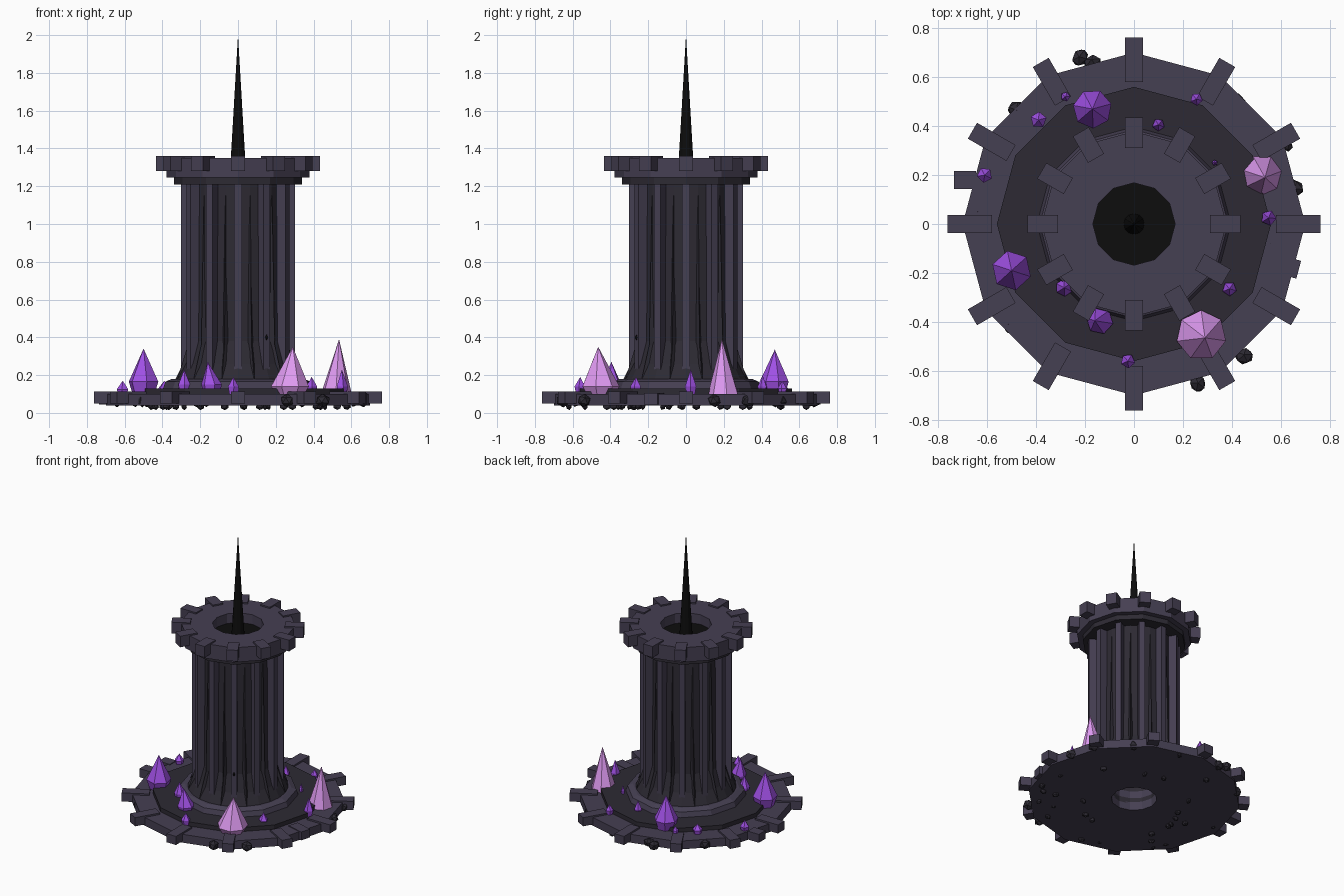
import bpy, bmesh, random
from math import pi, sin, cos, radians
from mathutils import Matrix, Vector

if "Cube" in bpy.data.objects:
    bpy.data.objects.remove(bpy.data.objects["Cube"])

random.seed(4)


def material(name, rgb):
    m = bpy.data.materials.new(name)
    m.diffuse_color = (*rgb, 1)
    m.use_nodes = True
    m.node_tree.nodes["Principled BSDF"].inputs["Base Color"].default_value = m.diffuse_color
    return m


STONE = material("stone", (0.06, 0.05, 0.085))
DARK = material("dark_stone", (0.026, 0.023, 0.033))
BLACK = material("black", (0.004, 0.004, 0.004))
PURPLE = material("purple_crystal", (0.35, 0.08, 0.78))
PINK = material("pink_crystal", (0.75, 0.33, 0.9))


def finish(name, bm, mat):
    bmesh.ops.recalc_face_normals(bm, faces=bm.faces)
    me = bpy.data.meshes.new(name)
    bm.to_mesh(me)
    bm.free()
    me.materials.append(mat)
    ob = bpy.data.objects.new(name, me)
    bpy.context.collection.objects.link(ob)
    return ob


def lathe(name, profile, mat, n=12):
    """Closed (r, z) profile turned around z."""
    bm = bmesh.new()
    rings = [[bm.verts.new((r * cos(2 * pi * i / n), r * sin(2 * pi * i / n), z))
              for r, z in profile] for i in range(n)]
    k = len(profile)
    for i in range(n):
        a, b = rings[i], rings[(i + 1) % n]
        for j in range(k):
            bm.faces.new((a[j], b[j], b[(j + 1) % k], a[(j + 1) % k]))
    return finish(name, bm, mat)


def ring(name, r0, r1, z0, z1, mat, n=12):
    return lathe(name, [(r0, z0), (r1, z0), (r1, z1), (r0, z1)], mat, n)


def radial_boxes(name, r0, r1, width, z0, z1, mat, n=12):
    bm = bmesh.new()
    for i in range(n):
        bmesh.ops.create_cube(bm, size=1, matrix=Matrix.Rotation(2 * pi * i / n, 4, 'Z')
                              @ Matrix.Translation(((r0 + r1) / 2, 0, (z0 + z1) / 2))
                              @ Matrix.Diagonal((r1 - r0, width, z1 - z0, 1)))
    return finish(name, bm, mat)


def spindle(bm, x, y, z0, belt, top, r, n, lean=(0, 0)):
    """Crystal: narrow foot, wide belt, pointed tip."""
    def loop(rad, z):
        return [bm.verts.new((x + rad * cos(2 * pi * i / n + x * 9),
                              y + rad * sin(2 * pi * i / n + x * 9), z)) for i in range(n)]
    foot, mid = loop(r * 0.7, z0), loop(r, belt)
    tip = bm.verts.new((x + lean[0], y + lean[1], top))
    bm.faces.new(foot)
    for i in range(n):
        j = (i + 1) % n
        bm.faces.new((foot[i], foot[j], mid[j], mid[i]))
        bm.faces.new((mid[i], mid[j], tip))


# Base: stepped discs with a central hole and outer teeth
ring("base_disc", 0.15, 0.70, 0.04, 0.10, STONE)
ring("base_inner_step", 0.15, 0.56, 0.09, 0.13, DARK)
lathe("column_foot", [(0.15, 0.12), (0.40, 0.12), (0.385, 0.165), (0.35, 0.18), (0.15, 0.18)], STONE)
radial_boxes("base_teeth", 0.58, 0.762, 0.075, 0.05, 0.112, STONE)

# Column: tube with flared skirt, ribs and tapered fins between them
lathe("column", [(0.15, 0.17), (0.335, 0.17), (0.29, 0.26), (0.255, 0.38),
                 (0.25, 1.22), (0.15, 1.22)], DARK, 24)
radial_boxes("column_ribs", 0.23, 0.302, 0.04, 0.17, 1.22, STONE)
bm = bmesh.new()
for i in range(12):
    rot = Matrix.Rotation(2 * pi * (i + 0.5) / 12, 3, 'Z')
    prev = None
    for z, r, w in ((0.17, 0.335, 0.05), (0.36, 0.275, 0.03), (1.15, 0.255, 0.004)):
        cur = [bm.verts.new(rot @ Vector(p)) for p in ((0.23, -w, z), (r, 0, z), (0.23, w, z))]
        if prev:
            for j in range(3):
                bm.faces.new((prev[j], prev[(j + 1) % 3], cur[(j + 1) % 3], cur[j]))
        else:
            bm.faces.new(cur)
        prev = cur
    bm.faces.new(prev)
finish("column_fins", bm, DARK)

# Black diamond studs on every second rib
bm = bmesh.new()
for i in range(6):
    for z, h, d, w in ((1.03, 0.06, 0.028, 0.014), (0.79, 0.02, 0.012, 0.01),
                       (0.595, 0.02, 0.012, 0.01), (0.4, 0.02, 0.012, 0.01)):
        bmesh.ops.create_icosphere(bm, subdivisions=1, radius=0.001)
        bm.verts.ensure_lookup_table()
        bmesh.ops.delete(bm, geom=bm.verts[-12:], context='VERTS')
        rot = Matrix.Rotation(i * pi / 3, 3, 'Z')
        mid = [bm.verts.new(rot @ Vector(p)) for p in
               ((0.3 + d, 0, z), (0.3, w, z), (0.3 - d, 0, z), (0.3, -w, z))]
        up, dn = (bm.verts.new(rot @ Vector((0.3, 0, z + s * h))) for s in (1, -1))
        for j in range(4):
            bm.faces.new((mid[j], mid[(j + 1) % 4], up))
            bm.faces.new((mid[j], mid[(j + 1) % 4], dn))
finish("rib_studs", bm, BLACK)

# Crown with teeth, sunken floor and spire
ring("crown_collar", 0.15, 0.34, 1.21, 1.25, DARK)
ring("crown_disc", 0.168, 0.378, 1.245, 1.35, STONE)
radial_boxes("crown_teeth", 0.31, 0.435, 0.075, 1.28, 1.36, STONE)
ring("crown_floor", 0.02, 0.17, 1.265, 1.28, BLACK)
bm = bmesh.new()
bmesh.ops.create_cone(bm, cap_ends=True, segments=12, radius1=0.043, radius2=0, depth=0.735,
                      matrix=Matrix.Translation((0, 0, 2 - 0.3675)))
finish("spire", bm, BLACK)

# Crystals: x, y, radius, belt height, tip height, sides
pink = [(0.52, 0.20, 0.085, 0.095, 0.39, 7), (0.275, -0.455, 0.103, 0.14, 0.35, 7)]
purple = [(-0.17, 0.47, 0.08, 0.165, 0.335, 7), (-0.50, -0.19, 0.082, 0.165, 0.34, 6),
          (-0.14, -0.395, 0.056, 0.15, 0.27, 6), (-0.285, -0.26, 0.036, 0.15, 0.23, 6),
          (-0.025, -0.56, 0.03, 0.14, 0.19, 5), (0.39, -0.265, 0.03, 0.14, 0.19, 5),
          (0.55, 0.025, 0.032, 0.14, 0.23, 5), (-0.61, 0.20, 0.032, 0.125, 0.17, 5),
          (-0.39, 0.425, 0.034, 0.13, 0.17, 5), (-0.28, 0.52, 0.02, 0.13, 0.16, 5),
          (0.255, 0.51, 0.026, 0.13, 0.17, 5), (0.10, 0.405, 0.026, 0.14, 0.20, 5),
          (0.33, 0.25, 0.012, 0.15, 0.19, 5)]
for name, mat, data in (("pink_crystals", PINK, pink), ("purple_crystals", PURPLE, purple)):
    bm = bmesh.new()
    for x, y, r, belt, top, n in data:
        lean = (0.015, -0.01) if mat is PINK else (-0.02, 0) if r == 0.056 else (0, 0)
        spindle(bm, x, y, 0.09, max(belt, 0.095), top, r, n, lean)
    finish(name, bm, mat)

# Rubble along the rim and under the base
rim = [(-.22, .68), (-.17, .66), (-.64, .05), (.62, .33), (.66, .15), (.56, -.08), (.26, -.65),
       (-.2, -.58), (-.51, -.41), (-.55, -.33), (-.48, .47), (.42, .5), (.45, -.54), (.34, -.42)]
spots = [(x, y, 0.065, 0.04) for x, y in rim]
for i in range(22):
    a, r = random.uniform(0, 2 * pi), random.uniform(0.3, 0.68)
    spots.append((r * cos(a), r * sin(a), 0.036, 0.024))
bm = bmesh.new()
for x, y, z, s in spots:
    rot = Matrix.Rotation(random.uniform(0, 6), 4, 'Z') @ Matrix.Rotation(random.uniform(-.4, .4), 4, 'X')
    bmesh.ops.create_icosphere(bm, subdivisions=1, radius=s, matrix=Matrix.Translation((x, y, z))
                               @ rot @ Matrix.Diagonal((1, random.uniform(.5, .9), 0.9, 1)))
finish("rubble", bm, DARK)

# Loose slabs on the rim
bm = bmesh.new()
for x, y, a in ((-.69, .18, 0), (.61, -.17, -15)):
    bmesh.ops.create_cube(bm, size=1, matrix=Matrix.Translation((x, y, 0.075))
                          @ Matrix.Rotation(radians(a), 4, 'Z')
                          @ Matrix.Diagonal((0.13 if a else 0.09, 0.075, 0.06, 1)))
finish("rim_slabs", bm, STONE)
